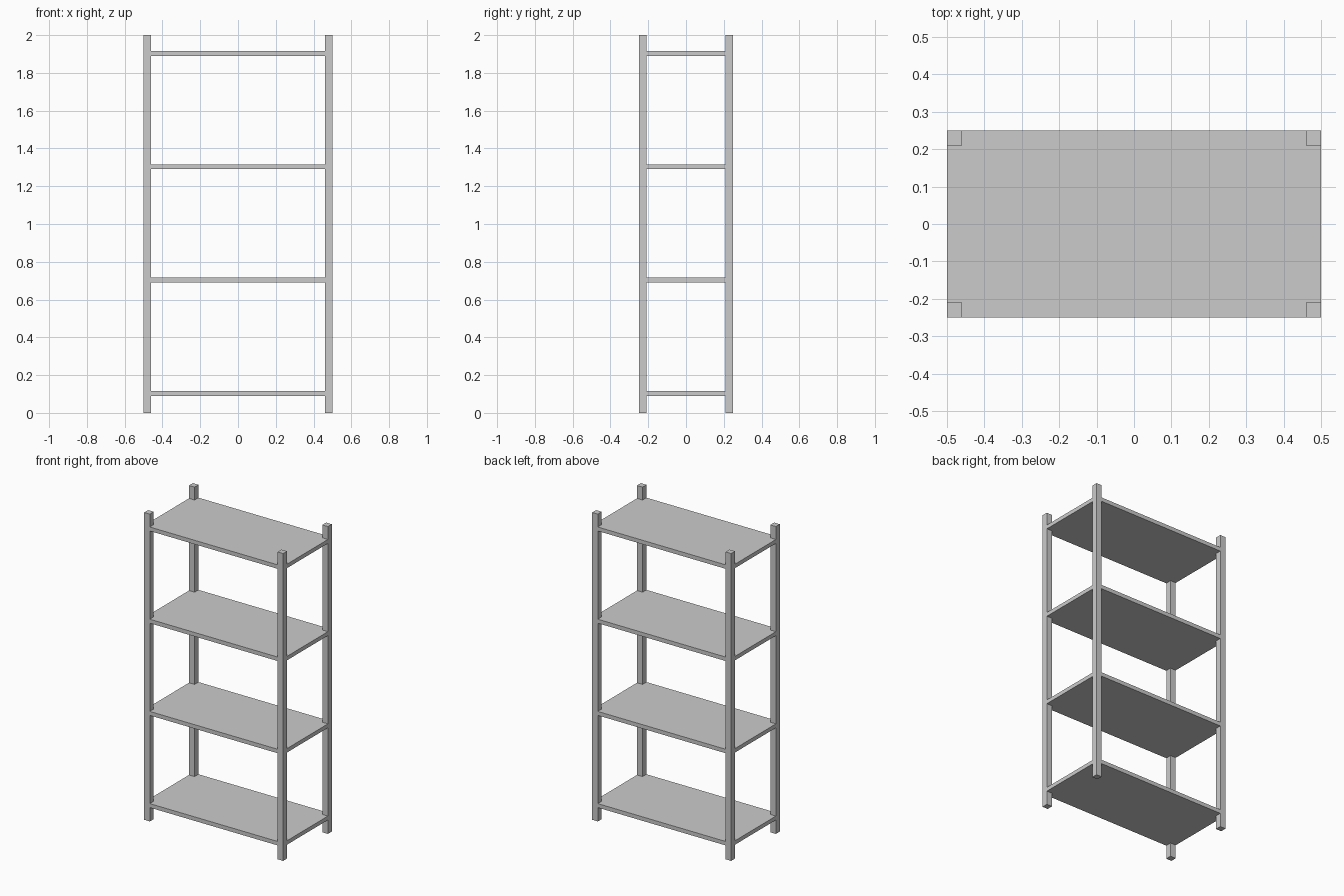
import bpy, bmesh

if "Cube" in bpy.data.objects:
    bpy.data.objects.remove(bpy.data.objects["Cube"])

W, D, H = 0.5, 0.25, 2.0   # half width, half depth, height
P = 0.04                   # post thickness
T = 0.026                  # shelf thickness


def prism(name, outline, z0, height):
    """Extrude a plan outline upward into a solid."""
    bm = bmesh.new()
    face = bm.faces.new([bm.verts.new((x, y, z0)) for x, y in outline])
    ext = bmesh.ops.extrude_face_region(bm, geom=[face])
    top = [v for v in ext["geom"] if isinstance(v, bmesh.types.BMVert)]
    bmesh.ops.translate(bm, verts=top, vec=(0, 0, height))
    bmesh.ops.recalc_face_normals(bm, faces=bm.faces)
    mesh = bpy.data.meshes.new(name)
    bm.to_mesh(mesh)
    bm.free()
    obj = bpy.data.objects.new(name, mesh)
    bpy.context.collection.objects.link(obj)
    return obj


# Four corner posts
for sx, side in ((-1, "left"), (1, "right")):
    for sy, end in ((-1, "front"), (1, "back")):
        xs, ys = (sx * (W - P), sx * W), (sy * (D - P), sy * D)
        prism(f"{end}_{side}_post",
              [(xs[0], ys[0]), (xs[1], ys[0]), (xs[1], ys[1]), (xs[0], ys[1])], 0, H)

# Four shelves, notched at the corners to sit flush with the posts
w, d = W - P, D - P
plan = [(-w, -D), (w, -D), (w, -d), (W, -d), (W, d), (w, d),
        (w, D), (-w, D), (-w, d), (-W, d), (-W, -d), (-w, -d)]
for i in range(4):
    prism(f"shelf_{i + 1}", plan, 0.09 + 0.6 * i, T)
